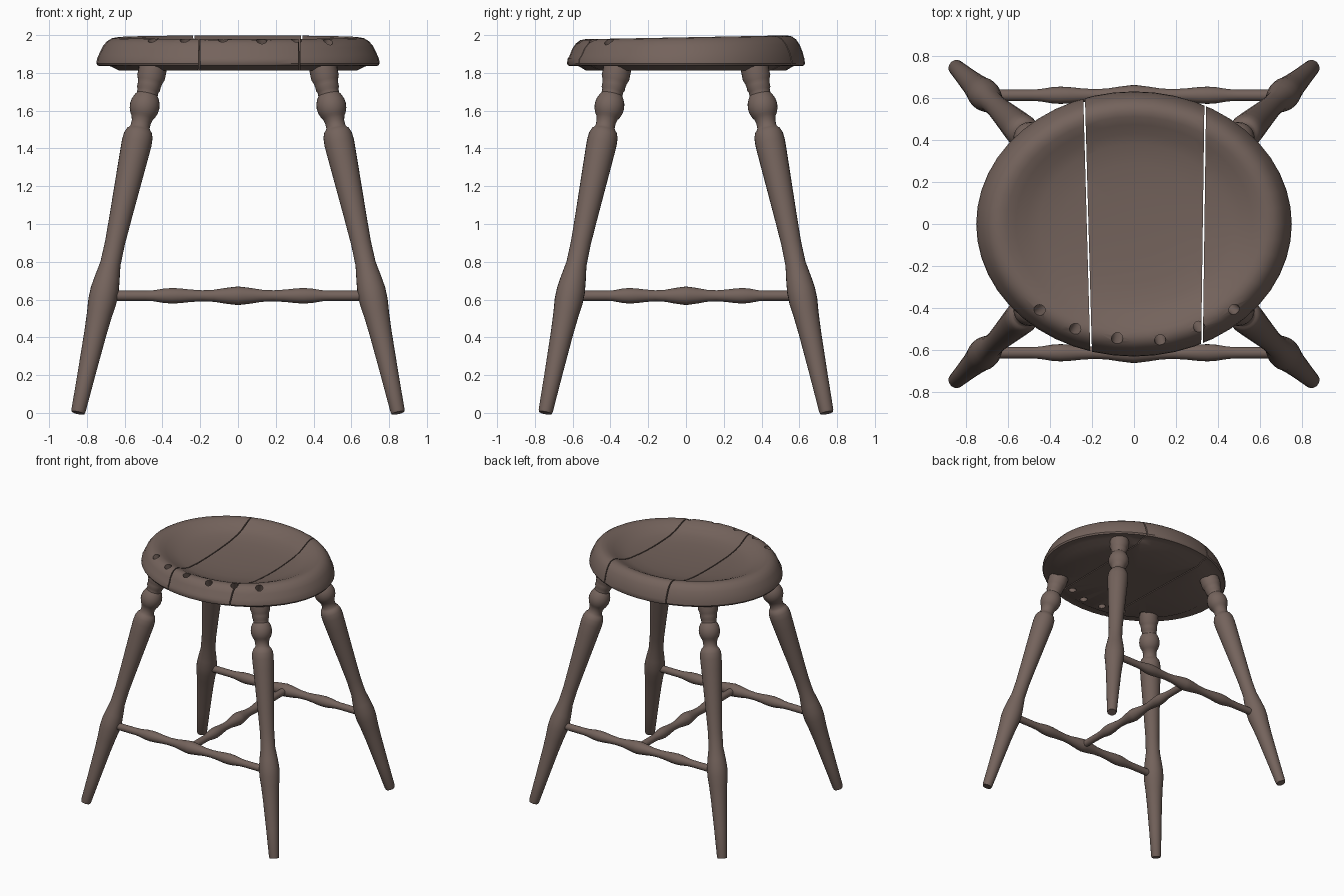
import bpy, bmesh, math
from mathutils import Vector, Matrix

cube = bpy.data.objects.get("Cube")
if cube:
    bpy.data.objects.remove(cube, do_unlink=True)

wood = bpy.data.materials.new("brown_wood")
wood.use_nodes = True
colour = (0.175, 0.125, 0.107, 1)
wood.diffuse_color = colour
wood.node_tree.nodes["Principled BSDF"].inputs["Base Color"].default_value = colour


def make_object(name, bm):
    bmesh.ops.recalc_face_normals(bm, faces=bm.faces)
    mesh = bpy.data.meshes.new(name)
    bm.to_mesh(mesh)
    bm.free()
    obj = bpy.data.objects.new(name, mesh)
    bpy.context.collection.objects.link(obj)
    mesh.materials.append(wood)
    return obj


def smooth(obj, angle=35):
    bpy.ops.object.select_all(action='DESELECT')
    obj.select_set(True)
    bpy.context.view_layer.objects.active = obj
    bpy.ops.object.shade_smooth_by_angle(angle=math.radians(angle))


def skin(bm, rings):
    """Bridge equal rings of vertices and cap both ends."""
    n = len(rings[0])
    for a, b in zip(rings, rings[1:]):
        for i in range(n):
            j = (i + 1) % n
            bm.faces.new((a[i], a[j], b[j], b[i]))
    bm.faces.new(rings[0])
    bm.faces.new(rings[-1])


def turned(name, start, end, profile, sides=24):
    """Lathe-turned spindle; profile holds (fraction along axis, radius)."""
    start, end = Vector(start), Vector(end)
    axis = end - start
    turn = axis.to_track_quat('Z', 'Y')
    bm = bmesh.new()
    rings = []
    for t, r in profile:
        ring = []
        for i in range(sides):
            a = math.tau * i / sides
            offset = turn @ Vector((r * math.cos(a), r * math.sin(a), 0))
            ring.append(bm.verts.new(start + axis * t + offset))
        rings.append(ring)
    skin(bm, rings)
    obj = make_object(name, bm)
    smooth(obj)
    return obj


# Dished oval seat: (scale of outline, height) from underside round to the bowl
RX, RY, SEGMENTS = 0.75, 0.63, 48
seat_profile = [(0.3, 1.812), (0.84, 1.812), (0.9, 1.835), (0.99, 1.838),
                (1.0, 1.85), (0.995, 1.875), (0.98, 1.91), (0.955, 1.95),
                (0.925, 1.977), (0.89, 1.993), (0.85, 1.998), (0.81, 1.993),
                (0.75, 1.975), (0.68, 1.952), (0.6, 1.936), (0.45, 1.922),
                (0.25, 1.915), (0.08, 1.913)]
bm = bmesh.new()
rings = []
for s, z in seat_profile:
    ring = []
    for i in range(SEGMENTS):
        a = math.tau * i / SEGMENTS
        y = RY * s * math.sin(a)
        tilt = 0.012 * (y / RY - 0.8) if z > 1.9 else 0
        ring.append(bm.verts.new((RX * s * math.cos(a), y, z + min(tilt, 0))))
    rings.append(ring)
skin(bm, rings)
seat = make_object("seat", bm)

# Cutters: two narrow plank gaps and six splayed spindle holes along the front
gaps = bmesh.new()
for x_front, x_back in ((-0.204, -0.237), (0.323, 0.339)):
    slope = math.atan2(x_front - x_back, 1.2)
    place = (Matrix.Translation(((x_front + x_back) / 2, 0, 1.9))
             @ Matrix.Rotation(slope, 4, 'Z') @ Matrix.Diagonal((0.008, 2, 0.6, 1)))
    bmesh.ops.create_cube(gaps, size=1, matrix=place)
holes = bmesh.new()
for x, y in ((-0.45, -0.41), (-0.28, -0.5), (-0.08, -0.545),
             (0.125, -0.555), (0.31, -0.49), (0.48, -0.41)):
    top = Vector((x, y, 1.975))
    low = Vector((x * 0.85, y * 0.85, 1.81))
    axis = top - low
    place = (Matrix.Translation((top + low) / 2)
             @ axis.to_track_quat('Z', 'Y').to_matrix().to_4x4())
    bmesh.ops.create_cone(holes, cap_ends=True, segments=16, radius1=0.027,
                          radius2=0.027, depth=0.4, matrix=place)
for name, cutter_bm in (("plank_gap_cutter", gaps), ("hole_cutter", holes)):
    cutter = make_object(name, cutter_bm)
    cutter.hide_render = True
    cut = seat.modifiers.new(name, 'BOOLEAN')
    cut.operation, cut.solver, cut.object = 'DIFFERENCE', 'EXACT', cutter
    bpy.context.view_layer.objects.active = seat
    bpy.ops.object.modifier_apply(modifier=name)
    bpy.data.objects.remove(cutter, do_unlink=True)
smooth(seat)

# Four splayed turned legs: (height, radius)
LEG_TOP = 1.84
leg_profile = [(0, 0.034), (0.012, 0.038), (0.2, 0.047), (0.42, 0.059),
               (0.52, 0.067), (0.59, 0.075), (0.65, 0.075), (0.71, 0.067),
               (0.79, 0.054), (0.9, 0.053), (1.05, 0.06), (1.2, 0.068),
               (1.35, 0.076), (1.43, 0.08), (1.47, 0.077), (1.495, 0.067),
               (1.5, 0.06), (1.515, 0.051), (1.54, 0.051), (1.565, 0.058),
               (1.575, 0.066), (1.6, 0.076), (1.625, 0.079), (1.65, 0.075),
               (1.675, 0.064), (1.685, 0.056), (1.705, 0.056), (1.715, 0.062),
               (1.735, 0.062), (1.755, 0.066), (1.775, 0.074), (LEG_TOP, 0.074)]
for sy, depth in ((-1, "front"), (1, "back")):
    for sx, side in ((-1, "right"), (1, "left")):
        turned(f"{depth}_{side}_leg", (sx * 0.847, sy * 0.745, 0),
               (sx * 0.447, sy * 0.36, LEG_TOP),
               [(z / LEG_TOP, r) for z, r in leg_profile])

# Stretchers: half profile (fraction from the middle, radius), then mirrored
half = [(0.03, 0.047), (0.1, 0.041), (0.18, 0.032), (0.27, 0.029),
        (0.36, 0.033), (0.44, 0.039), (0.5, 0.041), (0.56, 0.038),
        (0.64, 0.029), (0.7, 0.027), (1, 0.027)]
bar = [((1 - f) / 2, r) for f, r in reversed(half)] + [(0.5, 0.049)]
bar += [((1 + f) / 2, r) for f, r in half]
for sy, depth in ((-1, "front"), (1, "back")):
    turned(f"{depth}_stretcher", (-0.7, sy * 0.612, 0.62),
           (0.7, sy * 0.612, 0.62), bar, 20)
turned("middle_stretcher", (0, -0.6, 0.62), (0, 0.6, 0.62), bar, 20)
